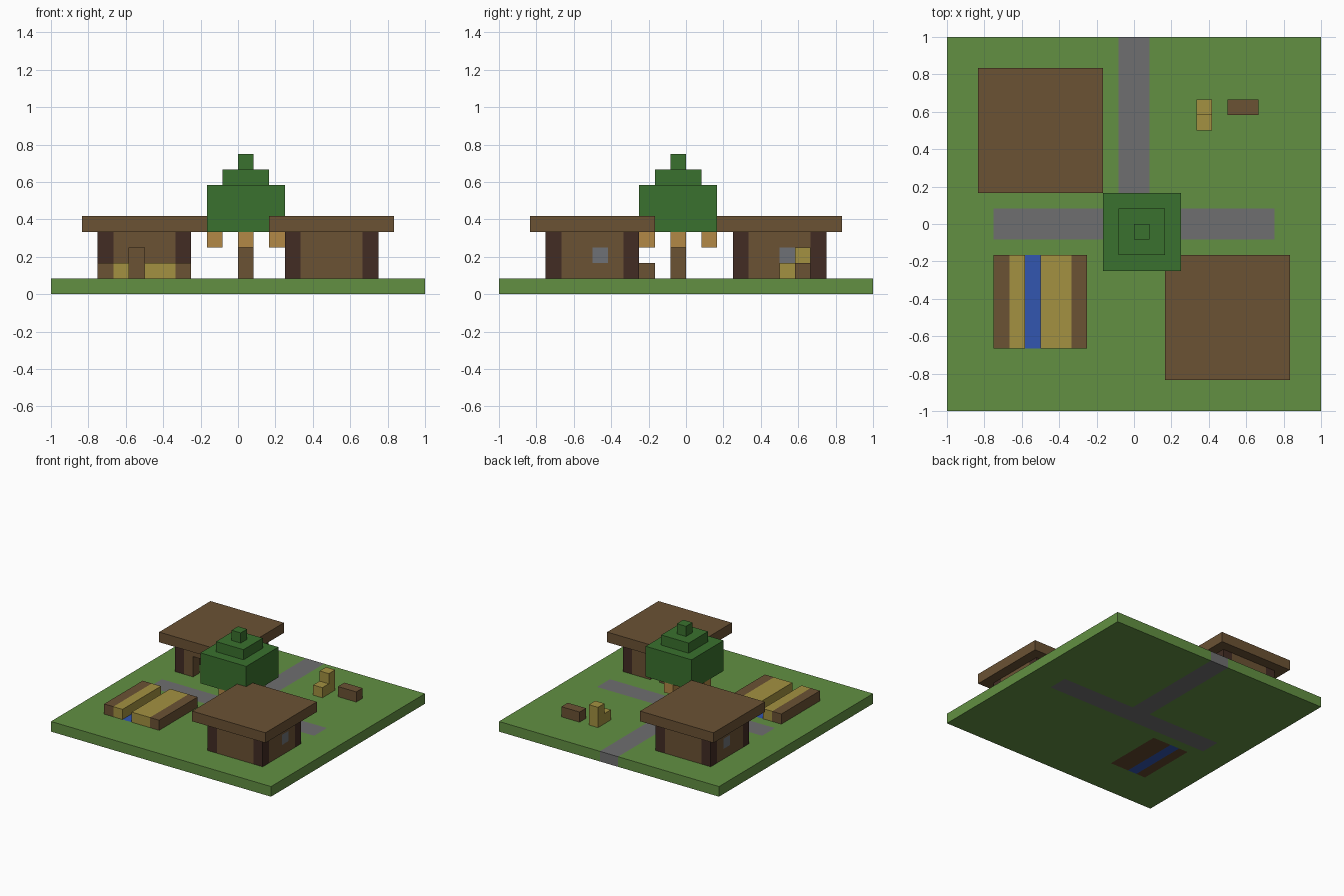
import bpy, bmesh
from mathutils import Vector

U = 1 / 12  # one block

cube = bpy.data.objects.get("Cube")
if cube:
    bpy.data.objects.remove(cube, do_unlink=True)


def material(name, rgb):
    """Flat material from 0-255 display colour."""
    lin = [(c / 255 / 12.92) if c < 11 else ((c / 255 + 0.055) / 1.055) ** 2.4 for c in rgb]
    m = bpy.data.materials.new(name)
    m.use_nodes = True
    m.diffuse_color = (*lin, 1)
    bsdf = m.node_tree.nodes["Principled BSDF"]
    bsdf.inputs["Base Color"].default_value = (*lin, 1)
    bsdf.inputs["Roughness"].default_value = 0.9
    return m


GRASS = material("grass green", (98, 144, 66))
STONE = material("path grey", (111, 111, 112))
SOIL = material("soil brown", (100, 72, 46))
WATER = material("water blue", (50, 86, 176))
WOOD = material("plank brown", (107, 82, 52))
LOG = material("dark log", (66, 44, 36))
STRAW = material("straw yellow", (163, 145, 65))
LEAF = material("leaf green", (58, 113, 46))
LAMP = material("lantern orange", (178, 136, 70))
PANE = material("window grey", (110, 113, 118))


def finish(name, bm, mats):
    mesh = bpy.data.meshes.new(name)
    bm.to_mesh(mesh)
    bm.free()
    for m in mats:
        mesh.materials.append(m)
    obj = bpy.data.objects.new(name, mesh)
    bpy.context.collection.objects.link(obj)
    return obj


def blocks(name, mat, *boxes):
    """One object from boxes given as (corner, size) in block units."""
    bm = bmesh.new()
    for corner, size in boxes:
        corner, size = Vector(corner), Vector(size)
        for v in bmesh.ops.create_cube(bm, size=1)["verts"]:
            v.co = (corner + (v.co + Vector((0.5, 0.5, 0.5))) * size) * U
    return finish(name, bm, [mat])


# Ground slab, with paths and field set into it by position
def ground_slot(x, y):
    if -8 < x < -4 and -8 < y < -2:
        return 3 if -7 < x < -6 else 2
    if (abs(y) < 1 and abs(x) < 9) or (abs(x) < 1 and y > 0):
        return 1
    return 0


bm = bmesh.new()
bmesh.ops.create_grid(bm, x_segments=24, y_segments=24, size=1)
ext = bmesh.ops.extrude_face_region(bm, geom=bm.faces[:], use_keep_orig=True)
for v in ext["geom"]:
    if isinstance(v, bmesh.types.BMVert):
        v.co.z += U
bmesh.ops.recalc_face_normals(bm, faces=bm.faces[:])
for f in bm.faces:
    # step slightly inward so side faces take the colour of their block
    c = (f.calc_center_median() - f.normal * U * 0.5) / U
    f.material_index = ground_slot(c.x, c.y)
bmesh.ops.dissolve_limit(bm, angle_limit=0.01, verts=bm.verts[:], edges=bm.edges[:],
                         delimit={'MATERIAL'})
finish("ground", bm, [GRASS, STONE, SOIL, WATER])


# Houses: corner posts, hollow plank walls, door gap, two windows, flat roof
def house(label, x, y, door_at_front):
    blocks(label + "_posts", LOG,
           *[((x + i, y + j, 1), (1, 1, 3)) for i in (0, 5) for j in (0, 5)])
    door_y, plain_y = (y, y + 5) if door_at_front else (y + 5, y)
    walls = [((x + 1, plain_y, 1), (4, 1, 3)),
             ((x + 1, door_y, 1), (1, 1, 3)),
             ((x + 3, door_y, 1), (2, 1, 3)),
             ((x + 2, door_y, 3), (1, 1, 1))]
    for side in (x, x + 5):
        walls += [((side, y + 1, 1), (1, 2, 3)),
                  ((side, y + 4, 1), (1, 1, 3)),
                  ((side, y + 3, 1), (1, 1, 1)),
                  ((side, y + 3, 3), (1, 1, 1))]
    blocks(label + "_walls", WOOD, *walls)
    blocks(label + "_windows", PANE,
           *[((side, y + 3, 2), (1, 1, 1)) for side in (x, x + 5)])
    blocks(label + "_roof", WOOD, ((x - 1, y - 1, 4), (8, 8, 1)))


house("back_house", -9, 3, True)
house("front_house", 3, -9, False)

# Tree with lanterns hanging under the crown
blocks("tree_trunk", WOOD, ((0, -1, 1), (1, 1, 3)))
blocks("tree_crown", LEAF,
       ((-2, -3, 4), (5, 5, 3)), ((-1, -2, 7), (3, 3, 1)), ((0, -1, 8), (1, 1, 1)))
blocks("lanterns", LAMP,
       *[((dx, dy - 1, 3), (1, 1, 1)) for dx, dy in ((-2, 0), (2, 0), (0, -2), (0, 2))])

# Crop field between two log borders, with an open water channel
blocks("field_borders", WOOD, *[((x, -8, 1), (1, 6, 1)) for x in (-9, -4)])
blocks("crops", STRAW, ((-8, -8, 1), (1, 6, 1)), ((-6, -8, 1), (2, 6, 1)))

# Chair and table
blocks("chair", STRAW, ((4, 6, 1), (1, 1, 1)), ((4, 7, 1), (1, 1, 2)))
blocks("table", WOOD, ((6, 7, 1), (2, 1, 1)))
